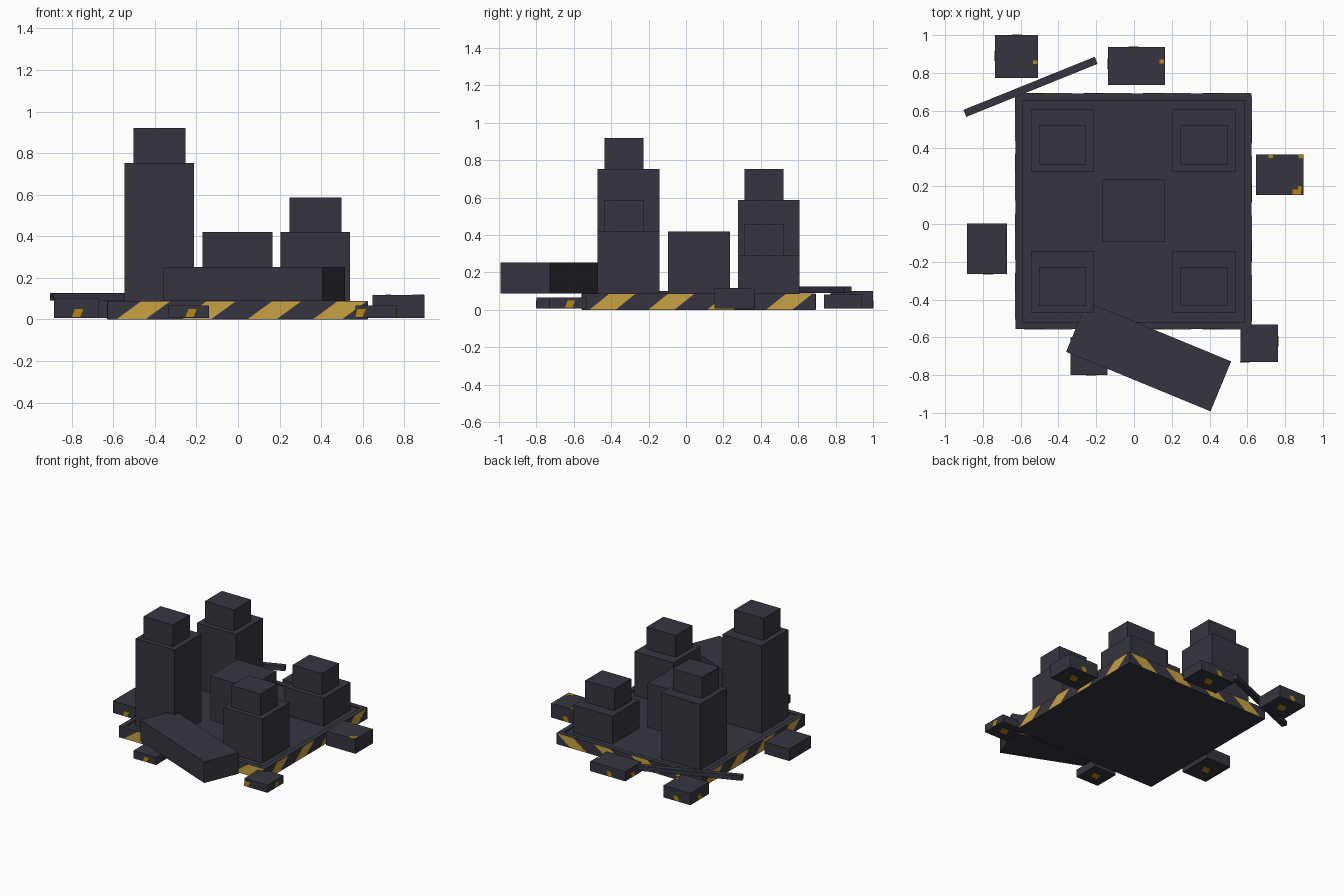
import bpy, bmesh, math
from mathutils import Vector

if "Cube" in bpy.data.objects:
    bpy.data.objects.remove(bpy.data.objects["Cube"])


def material(name, rgb):
    m = bpy.data.materials.new(name)
    m.diffuse_color = (*rgb, 1)
    m.use_nodes = True
    m.node_tree.nodes["Principled BSDF"].inputs["Base Color"].default_value = m.diffuse_color
    return m


DARK = material("dark slate", (0.037, 0.036, 0.052))
YELLOW = material("hazard yellow", (0.58, 0.36, 0.055))
AMBER = material("worn amber", (0.46, 0.25, 0.008))


def finish(name, bm, mat):
    bmesh.ops.recalc_face_normals(bm, faces=bm.faces[:])
    mesh = bpy.data.meshes.new(name)
    bm.to_mesh(mesh)
    bm.free()
    mesh.materials.append(mat)
    ob = bpy.data.objects.new(name, mesh)
    bpy.context.collection.objects.link(ob)
    return ob


def box(name, x, y, z, turn=0):
    """Box from (min, max) ranges, optionally turned about its centre."""
    bm = bmesh.new()
    bmesh.ops.create_cube(bm, size=1)
    bmesh.ops.scale(bm, vec=(x[1] - x[0], y[1] - y[0], z[1] - z[0]), verts=bm.verts[:])
    ob = finish(name, bm, DARK)
    ob.location = [(r[0] + r[1]) / 2 for r in (x, y, z)]
    ob.rotation_euler.z = math.radians(turn)
    return ob


def plates(name, quads, normal, mat, thick=0.002):
    """Thin painted plates standing just proud of a surface."""
    bm = bmesh.new()
    n = Vector(normal) * thick
    for quad in quads:
        a = [bm.verts.new(Vector(p) - n) for p in quad]
        b = [bm.verts.new(Vector(p) + n) for p in quad]
        bm.faces.new(a)
        bm.faces.new(b)
        for i in range(4):
            j = (i + 1) % 4
            bm.faces.new((a[i], a[j], b[j], b[i]))
    return finish(name, bm, mat)


def side_quad(side, x, y, u0, u1, shift, z0, z1):
    """Slanted quad on one upright side of a box."""
    uz = [(u0, z0), (u1, z0), (u1 + shift, z1), (u0 + shift, z1)]
    if side in ("front", "back"):
        v = y[0] if side == "front" else y[1]
        return [(u, v, z) for u, z in uz]
    v = x[0] if side == "left" else x[1]
    return [(v, u, z) for u, z in uz]


NORMALS = {"front": (0, -1, 0), "back": (0, 1, 0), "left": (-1, 0, 0), "right": (1, 0, 0)}

# Base: floor with a low raised rim
BX, BY, H, R = (-0.627, 0.622), (-0.557, 0.692), 0.088, 0.038
box("base_floor", (BX[0] + R, BX[1] - R), (BY[0] + R, BY[1] - R), (0, 0.078))
box("rim_front", BX, (BY[0], BY[0] + R), (0, H))
box("rim_back", BX, (BY[1] - R, BY[1]), (0, H))
box("rim_left", (BX[0], BX[0] + R), (BY[0] + R, BY[1] - R), (0, H))
box("rim_right", (BX[1] - R, BX[1]), (BY[0] + R, BY[1] - R), (0, H))

# Hazard stripes around the rim
for side, start, lean in (("front", -0.583, 0.115), ("back", -0.583, 0.115),
                          ("right", -0.515, 0.105), ("left", -0.40, -0.105)):
    quads = [side_quad(side, BX, BY, start + 0.315 * i, start + 0.315 * i + 0.14, lean, 0.002, H - 0.002)
             for i in range(4)]
    plates("stripes_" + side, quads, NORMALS[side], YELLOW)

# Stepped corner towers: centre x, centre y, body top, cap top
for name, cx, cy, top, cap in (("front_left", -0.378, -0.307, 0.752, 0.92),
                               ("back_left", -0.378, 0.442, 0.587, 0.752),
                               ("front_right", 0.372, -0.307, 0.42, 0.587),
                               ("back_right", 0.372, 0.442, 0.293, 0.46)):
    box("tower_" + name, (cx - 0.167, cx + 0.167), (cy - 0.165, cy + 0.165), (0.07, top))
    box("tower_cap_" + name, (cx - 0.125, cx + 0.125), (cy - 0.128, cy + 0.08), (top, cap))
box("centre_block", (-0.17, 0.165), (-0.095, 0.235), (0.07, 0.42))

# Fallen slab and beam
box("fallen_slab", (-0.336, 0.491), (-0.845, -0.559), (0.088, 0.252), -22.4)
box("fallen_beam", (-0.923, -0.173), (0.706, 0.746), (0.09, 0.126), 22)

# Scattered rubble blocks, with the sides that carry worn paint
RUBBLE = (("back_left", (-0.737, -0.507), (0.772, 1.0), 0.10, ("back", "left")),
          ("back", (-0.137, 0.163), (0.737, 0.937), 0.083, ("back", "left")),
          ("right", (0.647, 0.897), (0.153, 0.367), 0.118, ("back",)),
          ("left", (-0.885, -0.672), (-0.265, 0.002), 0.10, ("front",)),
          ("front_right", (0.565, 0.763), (-0.73, -0.532), 0.067, ("front", "right")),
          ("front", (-0.335, -0.14), (-0.80, -0.60), 0.067, ("front",)))
for name, x, y, top, painted in RUBBLE:
    box("rubble_" + name, x, y, (0.008, top))
    for side in painted:
        lo, hi = x if side in ("front", "back") else y
        u = lo + 0.24 * (hi - lo) + 0.04
        if side == "front" and name == "front_right":
            u = lo
        quad = side_quad(side, x, y, u - 0.005, u + 0.035, 0.015, 0.012, 0.05)
        plates(f"rubble_paint_{name}_{side}", [quad], NORMALS[side], AMBER)
    # Small patch under each block
    cx, cy = (x[0] + x[1]) / 2, (y[0] + y[1]) / 2
    quad = [(cx + a, cy + b, 0.008) for a, b in ((-0.04, -0.03), (0.02, -0.03), (0.045, 0.03), (-0.015, 0.03))]
    plates("rubble_underside_paint_" + name, [quad], (0, 0, 1), AMBER)

# Paint chips on the tops of some blocks
chips = []
for cx, cy, w, d, z in ((0.862, 0.169, 0.022, 0.014, 0.118), (0.878, 0.19, 0.010, 0.012, 0.118),
                        (0.724, 0.358, 0.012, 0.008, 0.118), (0.883, 0.358, 0.012, 0.008, 0.118),
                        (-0.523, 0.856, 0.012, 0.01, 0.10), (0.146, 0.86, 0.012, 0.01, 0.083)):
    chips.append([(cx - w, cy - d, z), (cx + w, cy - d, z), (cx + w, cy + d, z), (cx - w, cy + d, z)])
plates("paint_chips", chips, (0, 0, 1), AMBER)
